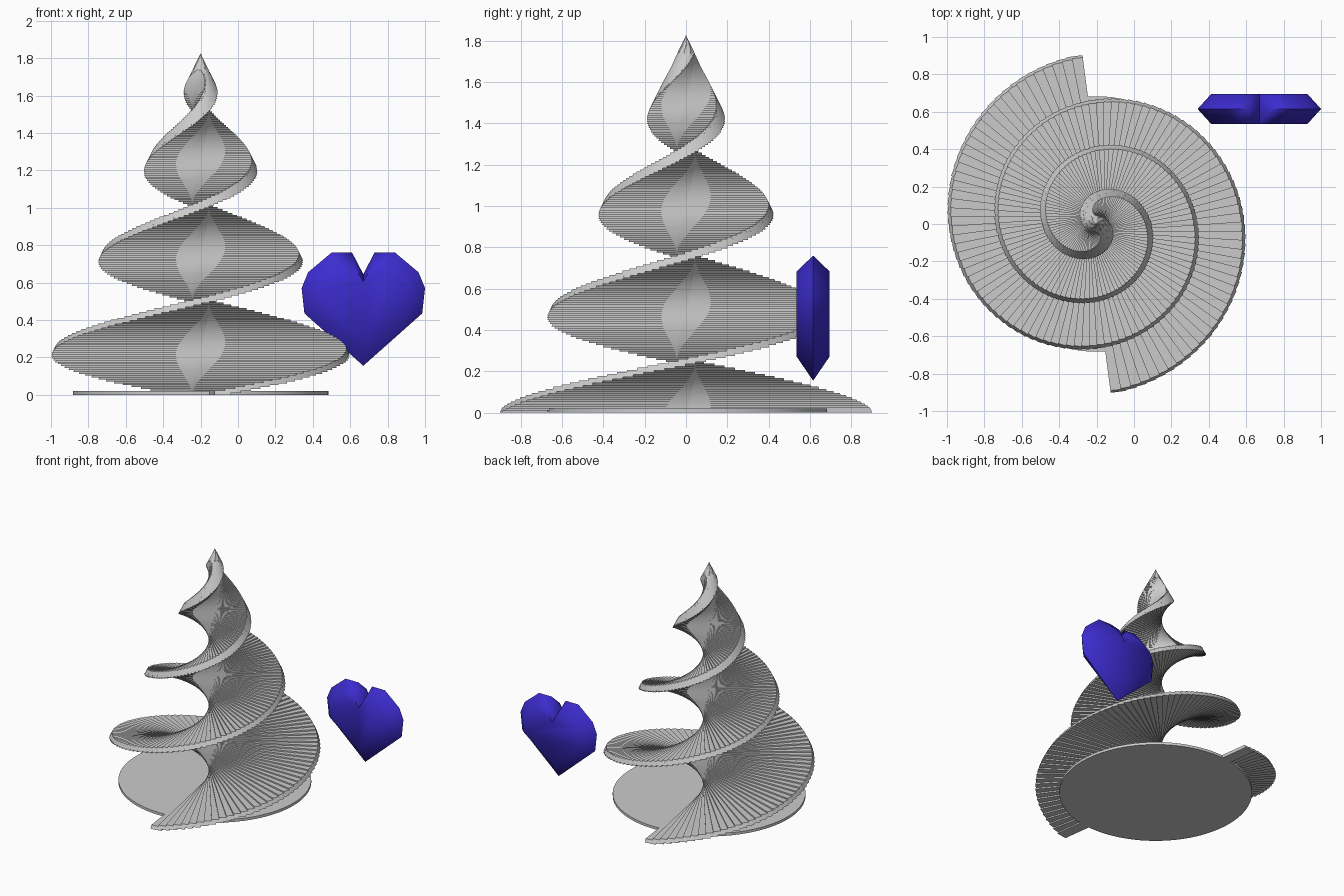
import bpy, bmesh
from math import sin, cos, radians, asin

if "Cube" in bpy.data.objects:
    bpy.data.objects.remove(bpy.data.objects["Cube"])

AXIS_X = -0.2          # tree axis
HEIGHT, RADIUS = 1.825, 0.905
PITCH, THICK = 0.0102, 0.024
TURN, START = radians(3.6), radians(97.5)
HALF_WIDTH = 0.043


def make_object(name, bm):
    bmesh.ops.recalc_face_normals(bm, faces=bm.faces)
    mesh = bpy.data.meshes.new(name)
    bm.to_mesh(mesh)
    bm.free()
    obj = bpy.data.objects.new(name, mesh)
    bpy.context.collection.objects.link(obj)
    return obj


def loft(bm, rings):
    """Bridge equal-length rings of points and cap both ends."""
    loops = [[bm.verts.new(p) for p in ring] for ring in rings]
    for a, b in zip(loops, loops[1:]):
        for i in range(len(a)):
            j = (i + 1) % len(a)
            bm.faces.new((a[i], a[j], b[j], b[i]))
    bm.faces.new(loops[0][::-1])
    bm.faces.new(loops[-1])


def slat_ring(z, turn):
    """Bar outline trimmed by the cone at height z."""
    r = max(RADIUS * (1 - z / HEIGHT), 0.0008)
    spread = asin(min(HALF_WIDTH / r, 0.999))
    pts = []
    for side in (0, radians(180)):
        for k in range(-2, 3):
            a = turn + side + spread * k / 2
            pts.append((AXIS_X + r * cos(a), r * sin(a), z))
    return pts


# Spiral of stacked bars trimmed to a cone
bm = bmesh.new()
for i in range(int(HEIGHT / PITCH) + 1):
    z0 = i * PITCH
    z1 = min(z0 + THICK, HEIGHT)
    if z1 - z0 > 0.001:
        turn = START + i * TURN
        # extra ring where the cone becomes narrower than the bar
        z_narrow = HEIGHT * (1 - HALF_WIDTH / RADIUS)
        levels = [z0, z1]
        if z0 < z_narrow < z1:
            levels.insert(1, z_narrow)
        loft(bm, [slat_ring(z, turn) for z in levels])
make_object("spiral_tree", bm)

# Round base plate
bpy.ops.mesh.primitive_cylinder_add(vertices=96, radius=0.683, depth=0.02,
                                    location=(AXIS_X, 0, 0.01))
base = bpy.context.object
base.name = "base_plate"
bpy.ops.object.shade_smooth_by_angle(angle=radians(30))

# Faceted heart: full outline at mid depth, smaller outline front and back
CX, CY, CZ = 0.67, 0.615, 0.52
left = [(0, 0.155), (-0.315, 0.435), (-0.33, 0.57), (-0.295, 0.655),
        (-0.17, 0.76), (-0.06, 0.76), (0, 0.645)]
outline = left + [(-x, z) for x, z in left[-2:0:-1]]


def heart_ring(y, sx, sz):
    return [(CX + x * sx, y, CZ + (z - CZ) * sz) for x, z in outline]


bm = bmesh.new()
loft(bm, [heart_ring(CY - 0.08, 0.78, 0.68),
          heart_ring(CY, 1, 1),
          heart_ring(CY + 0.08, 0.78, 0.68)])
heart = make_object("heart", bm)
blue = bpy.data.materials.new("blue")
blue.diffuse_color = (0.045, 0.025, 0.62, 1)
blue.use_nodes = True
blue.node_tree.nodes["Principled BSDF"].inputs["Base Color"].default_value = blue.diffuse_color
heart.data.materials.append(blue)
bpy.ops.object.select_all(action='DESELECT')
heart.select_set(True)
bpy.context.view_layer.objects.active = heart
bpy.ops.object.shade_smooth_by_angle(angle=radians(60))
